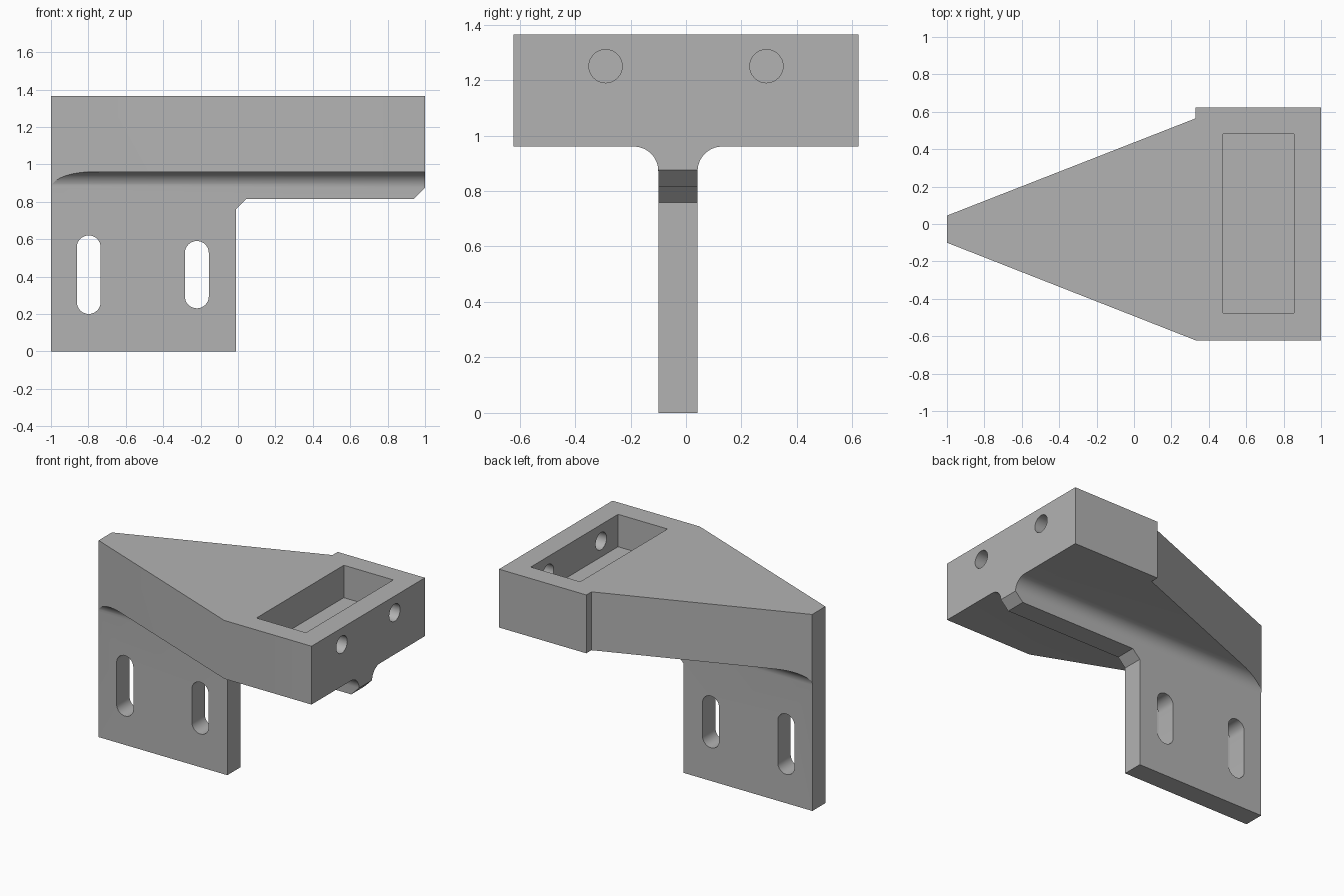
import bpy, math
from mathutils import Vector

if "Cube" in bpy.data.objects:
    bpy.data.objects.remove(bpy.data.objects["Cube"], do_unlink=True)

grey = bpy.data.materials.new("plain grey")
grey.use_nodes = True
grey.diffuse_color = (0.45, 0.45, 0.45, 1)
grey.node_tree.nodes["Principled BSDF"].inputs["Base Color"].default_value = (0.45, 0.45, 0.45, 1)

# Where a profile's (u, v) and its extrusion depth d go, for each extrusion axis
PLACE = {
    "x": lambda u, v, d: (d, u, v),
    "y": lambda u, v, d: (u, d, v),
    "z": lambda u, v, d: (u, v, d),
}


def prism(name, profile, axis, start, end):
    """Extrude a flat profile along an axis."""
    n = len(profile)
    place = PLACE[axis]
    verts = [place(u, v, d) for d in (start, end) for u, v in profile]
    faces = [list(range(n)), list(range(2 * n - 1, n - 1, -1))]
    faces += [[i, i + n, (i + 1) % n + n, (i + 1) % n] for i in range(n)]
    mesh = bpy.data.meshes.new(name)
    mesh.from_pydata(verts, [], faces)
    mesh.materials.append(grey)
    obj = bpy.data.objects.new(name, mesh)
    bpy.context.collection.objects.link(obj)
    # Make the normals point outward
    bpy.context.view_layer.objects.active = obj
    bpy.ops.object.mode_set(mode="EDIT")
    bpy.ops.mesh.select_all(action="SELECT")
    bpy.ops.mesh.normals_make_consistent(inside=False)
    bpy.ops.object.mode_set(mode="OBJECT")
    return obj


def arc(u, v, r, a, b, steps=16):
    angles = [math.radians(a + (b - a) * i / steps) for i in range(steps + 1)]
    return [(u + r * math.cos(t), v + r * math.sin(t)) for t in angles]


def combine(target, cutter, operation):
    cutter.hide_render = True
    mod = target.modifiers.new(operation.lower(), "BOOLEAN")
    mod.operation, mod.solver, mod.object = operation, "EXACT", cutter
    bpy.context.view_layer.objects.active = target
    bpy.ops.object.modifier_apply(modifier=mod.name)
    bpy.data.objects.remove(cutter, do_unlink=True)


# T-shaped cross-section: thin web, rounded inner corners, wide head
WEB_BACK, WEB_FRONT, UNDERSIDE, R = 0.042, -0.1, 0.96, 0.088
section = [(WEB_FRONT, -0.1), (WEB_BACK, -0.1)]
section += arc(WEB_BACK + R, UNDERSIDE - R, R, 180, 90)
section += [(0.8, UNDERSIDE), (0.8, 1.5), (-0.8, 1.5), (-0.8, UNDERSIDE)]
section += arc(WEB_FRONT - R, UNDERSIDE - R, R, 90, 0)
bracket = prism("bracket", section, "x", -1.2, 1.2)

# Tapered plan outline, with a step at the back
plan = [(-1, -0.1), (0.33, -0.622), (1, -0.622), (1, 0.622),
        (0.33, 0.622), (0.33, 0.565), (-1, 0.045)]
combine(bracket, prism("plan_outline", plan, "z", -0.5, 2), "INTERSECT")

# Side outline: mounting plate and chamfered rib
side = [(-1.2, 0), (-0.012, 0), (-0.012, 0.758), (0.045, 0.815),
        (0.94, 0.815), (1.14, 1.015), (1.14, 1.365), (-1.2, 1.365)]
combine(bracket, prism("side_outline", side, "y", -1, 1), "INTERSECT")

# Pocket in the top of the head
pocket = [(0.475, -0.476), (0.855, -0.476), (0.855, 0.482), (0.475, 0.482)]
combine(bracket, prism("pocket", pocket, "z", 1.14, 1.6), "DIFFERENCE")

# Two bolt holes from the end face into the pocket
for y in (-0.29, 0.29):
    hole = arc(y, 1.25, 0.06, 0, 360, 32)[:-1]
    combine(bracket, prism("bolt_hole", hole, "x", 0.7, 1.3), "DIFFERENCE")

# Two upright slots through the mounting plate
for x, low, high in ((-0.798, 0.2, 0.62), (-0.22, 0.23, 0.59)):
    r = 0.064
    slot = arc(x, high - r, r, 0, 180) + arc(x, low + r, r, 180, 360)
    combine(bracket, prism("slot", slot, "y", -0.4, 0.4), "DIFFERENCE")

# Smooth the curved walls, keep the edges crisp
bpy.ops.object.select_all(action="DESELECT")
bracket.select_set(True)
bpy.context.view_layer.objects.active = bracket
bpy.ops.object.shade_smooth_by_angle(angle=math.radians(25))
